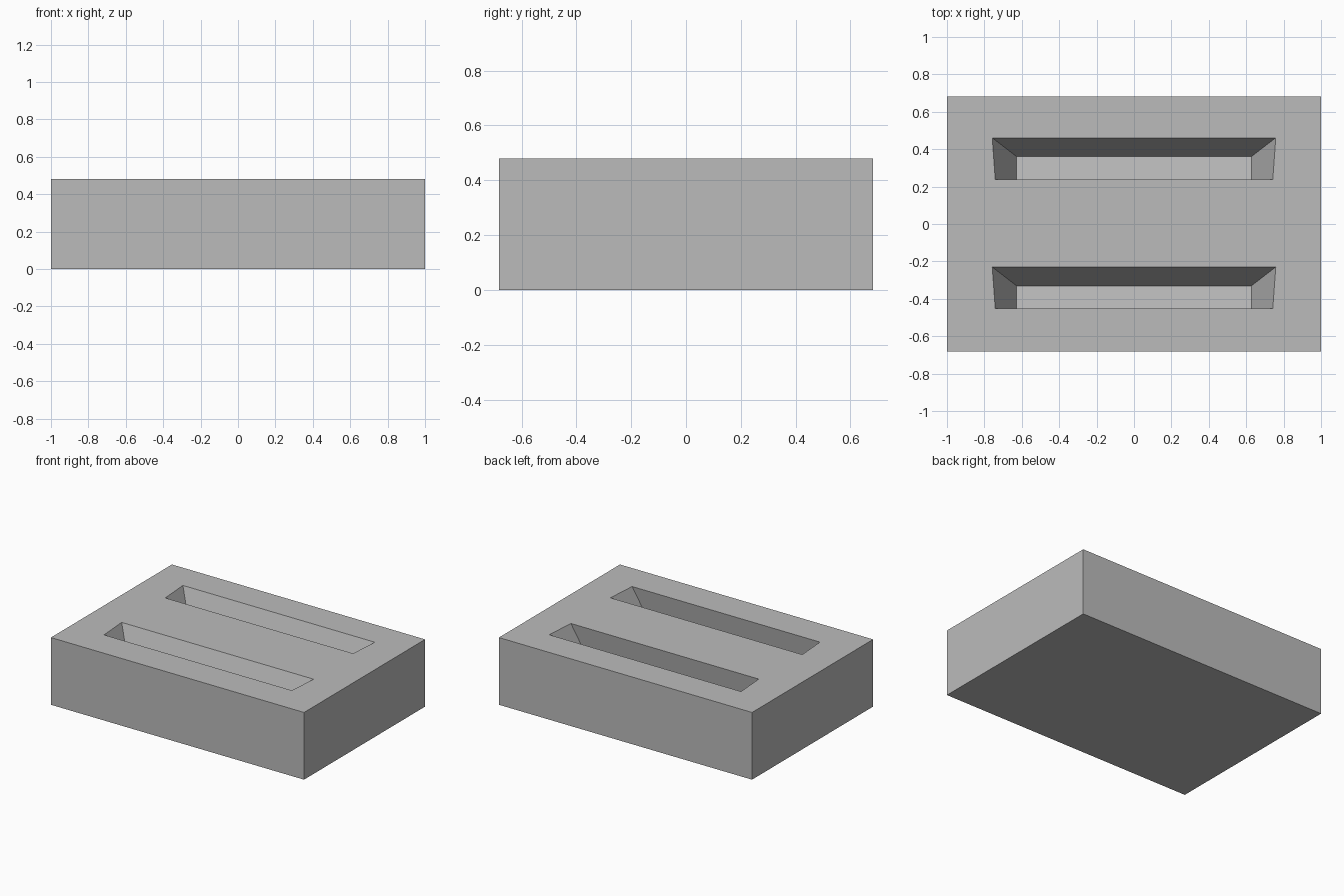
import bpy
import bmesh

old = bpy.data.objects.get("Cube")
if old:
    bpy.data.objects.remove(old, do_unlink=True)

WIDTH, DEPTH, HEIGHT = 2.0, 1.366, 0.48

# Single grey finish
grey = bpy.data.materials.new("plain_grey")
grey.use_nodes = True
colour = (0.5, 0.5, 0.5, 1.0)
grey.diffuse_color = colour
grey.node_tree.nodes["Principled BSDF"].inputs["Base Color"].default_value = colour


def make_object(name, bm):
    bmesh.ops.recalc_face_normals(bm, faces=bm.faces)
    mesh = bpy.data.meshes.new(name)
    bm.to_mesh(mesh)
    bm.free()
    mesh.materials.append(grey)
    obj = bpy.data.objects.new(name, mesh)
    bpy.context.collection.objects.link(obj)
    return obj


# Rectangular block
bm = bmesh.new()
bmesh.ops.create_cube(bm, size=1)
bmesh.ops.scale(bm, vec=(WIDTH, DEPTH, HEIGHT), verts=bm.verts)
bmesh.ops.translate(bm, vec=(0, 0, HEIGHT / 2), verts=bm.verts)
block = make_object("slotted_block", bm)

# Slot sides as (half width, y, depth): floor and rim, front then back
FLOOR = [(0.627, -0.036, 0.246), (0.627, 0.121, 0.27)]
RIM = [(0.742, 0.0, 0.0), (0.758, 0.222, 0.0)]


def slot_cutter(name, front_y):
    # Leaning, flared pocket, with its walls carried on above the rim
    bm = bmesh.new()
    rings = []
    for stretch in (0.0, 1.3):
        pts = [[f + (r - f) * stretch for f, r in zip(lo, hi)]
               for lo, hi in zip(FLOOR, RIM)]
        (fx, fy, fd), (bx, by, bd) = pts
        corners = [(-fx, fy, fd), (fx, fy, fd), (bx, by, bd), (-bx, by, bd)]
        rings.append([bm.verts.new((x, front_y + y, HEIGHT - d))
                      for x, y, d in corners])
    low, high = rings
    bm.faces.new(low)
    bm.faces.new(high)
    for i in range(4):
        j = (i + 1) % 4
        bm.faces.new((low[i], low[j], high[j], high[i]))
    cutter = make_object(name, bm)
    cutter.hide_render = True
    return cutter


# Cut both slots
for name, y in (("front_slot", -0.452), ("back_slot", 0.239)):
    cutter = slot_cutter(name + "_cutter", y)
    mod = block.modifiers.new(name, 'BOOLEAN')
    mod.operation = 'DIFFERENCE'
    mod.solver = 'EXACT'
    mod.object = cutter
    bpy.context.view_layer.objects.active = block
    bpy.ops.object.modifier_apply(modifier=mod.name)
    bpy.data.objects.remove(cutter, do_unlink=True)
